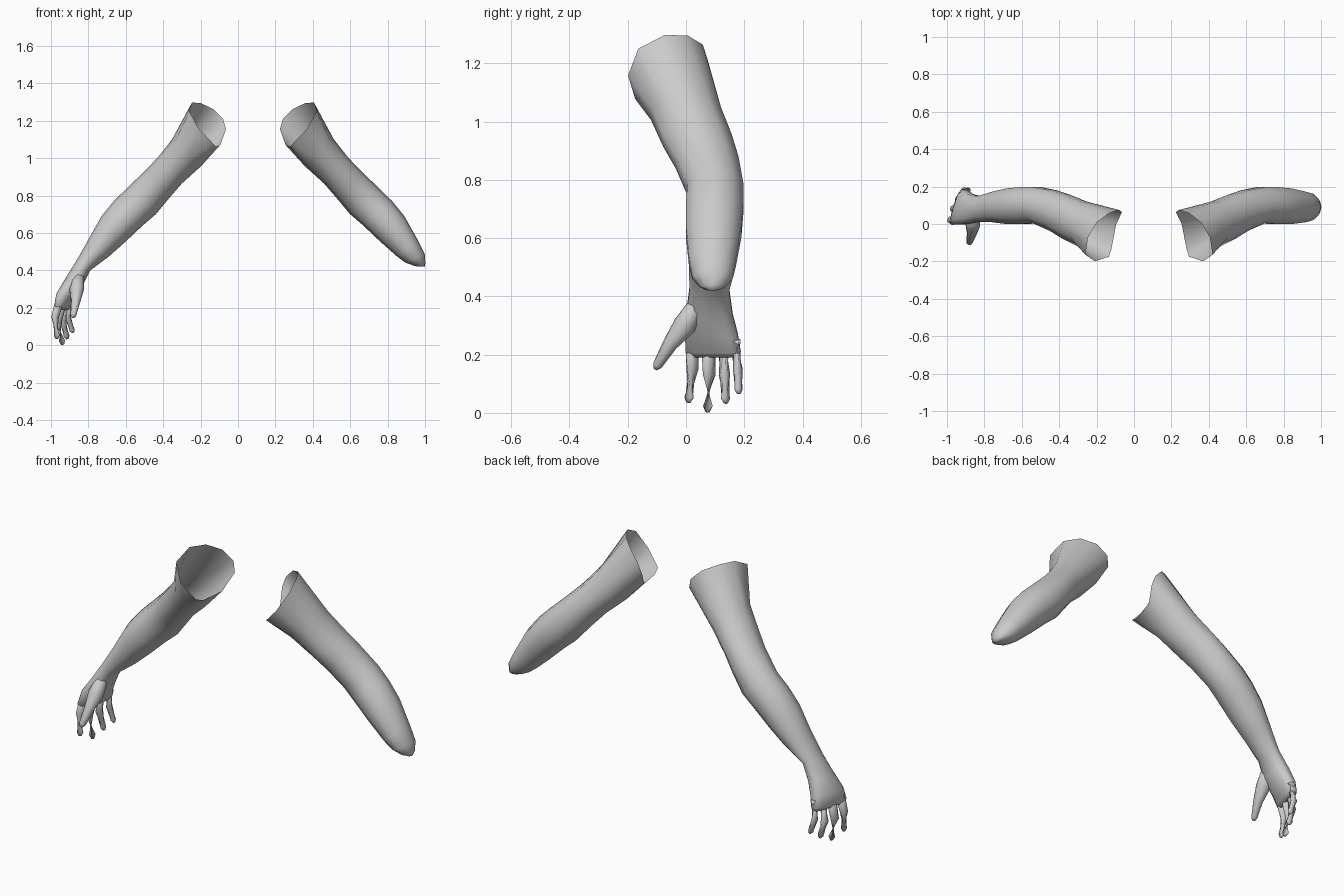
import bpy, bmesh, math
from mathutils import Vector

if "Cube" in bpy.data.objects:
    bpy.data.objects.remove(bpy.data.objects["Cube"])

SIDES = 10
skin = bpy.data.materials.new("plain_grey")
skin.diffuse_color = (0.6, 0.6, 0.6, 1)
skin.use_nodes = True
skin.node_tree.nodes["Principled BSDF"].inputs["Base Color"].default_value = skin.diffuse_color


def loft(name, rings, cap_start=False, cap_end=False, mirror_x=None):
    """Skin a list of rings into a smooth tube; optionally mirror it about x."""
    bm = bmesh.new()
    vs = []
    for ring in rings:
        vs.append([bm.verts.new(p if mirror_x is None else
                                (2 * mirror_x - p[0], p[1], p[2])) for p in ring])
    n = len(rings[0])
    for a, b in zip(vs, vs[1:]):
        for k in range(n):
            j = (k + 1) % n
            bm.faces.new((a[k], b[k], b[j], a[j]))
    if cap_start:
        bm.faces.new(vs[0])
    if cap_end:
        bm.faces.new(vs[-1][::-1])
    if mirror_x is not None:
        bmesh.ops.reverse_faces(bm, faces=bm.faces[:])
    if cap_start and cap_end:
        bmesh.ops.recalc_face_normals(bm, faces=bm.faces[:])
    for f in bm.faces:
        f.smooth = True
    me = bpy.data.meshes.new(name)
    bm.to_mesh(me)
    bm.free()
    me.materials.append(skin)
    ob = bpy.data.objects.new(name, me)
    bpy.context.collection.objects.link(ob)
    return ob


def section(upper, lower, y0, y1, skew=0.0, power=1.0):
    """Oval ring from its upper and lower (x, z) points and its y range."""
    cx, cz = (upper[0] + lower[0]) / 2, (upper[1] + lower[1]) / 2
    ux, uz = (upper[0] - lower[0]) / 2, (upper[1] - lower[1]) / 2
    cy, h = (y0 + y1) / 2, (y1 - y0) / 2
    pts = []
    for k in range(SIDES):
        t = 2 * math.pi * k / SIDES
        c, s = math.cos(t), -math.sin(t)
        c = math.copysign(abs(c) ** power, c)
        s = math.copysign(min(1, abs(s) / 0.951) ** power, s)
        pts.append((cx + c * ux + s * skew, cy + s * h, cz + c * uz))
    return pts


# Open shoulder edge
rim = [(-.246, -.072, 1.298), (-.26, -.164, 1.25), (-.21, -.199, 1.158),
       (-.134, -.175, 1.079), (-.12, -.13, 1.062), (-.095, .0, 1.07),
       (-.064, .064, 1.155), (-.08, .075, 1.21), (-.134, .058, 1.264),
       (-.20, .007, 1.295)]

# Upper arm, elbow and forearm
arm = [rim,
       section((-.353, 1.10), (-.20, .955), -.12, .12),
       section((-.428, 1.005), (-.30, .865), -.078, .157),
       section((-.50, .93), (-.365, .79), -.035, .18),
       section((-.60, .834), (-.44, .70), .005, .197),
       section((-.665, .77), (-.51, .64), .0, .197),
       section((-.73, .69), (-.60, .555), .0, .19),
       section((-.80, .565), (-.69, .475), .01, .172)]

# Wrist and palm
palm = [section((-.865, .45), (-.79, .40), .012, .148),
        section((-.925, .355), (-.83, .32), .0, .16, -.0, .85),
        section((-.965, .28), (-.875, .255), -.003, .178, .018, .8),
        section((-.968, .215), (-.905, .205), -.002, .188, .028, .75),
        section((-.955, .195), (-.922, .19), .01, .178, .026, .75)]
loft("arm_with_hand", arm + palm, cap_end=True)

# Rounded end of the other arm
stump = [section((-.838, .49), (-.735, .442), .022, .16),
         section((-.842, .44), (-.785, .424), .05, .132),
         section((-.838, .42), (-.81, .42), .075, .105)]
loft("arm_with_stump", arm + stump, cap_end=True, mirror_x=0.08)


def digit(name, path, radii):
    """Tapered finger with a rounded tip along a path."""
    path = [Vector(p) for p in path]
    # rounded tip: last point is the very end
    path.insert(-1, path[-1].lerp(path[-2], 0.16))
    radii = radii + [radii[-1] * 0.45]
    rings = []
    for i, p in enumerate(path):
        d = path[min(i + 1, len(path) - 1)] - path[max(i - 1, 0)]
        q = d.to_track_quat('Z', 'Y')
        rings.append([p + q @ Vector((math.cos(a), math.sin(a), 0)) * radii[i]
                      for a in (2 * math.pi * k / 8 for k in range(8))])
    loft(name, rings, True, True)


# Fingers and thumb
digit("index_finger", [(-.95, .022, .25), (-.978, .022, .15), (-.968, .008, .035)],
      [.024, .021, .016])
digit("middle_finger", [(-.935, .076, .25), (-.962, .08, .13), (-.937, .074, .003)],
      [.025, .022, .017])
digit("ring_finger", [(-.918, .126, .25), (-.938, .132, .13), (-.912, .137, .033)],
      [.024, .020, .016])
digit("little_finger", [(-.90, .166, .25), (-.91, .178, .15), (-.882, .181, .066)],
      [.022, .017, .014])
digit("thumb", [(-.85, .04, .38), (-.862, -.005, .30), (-.868, -.055, .235),
                (-.882, -.106, .15)],
      [.028, .040, .026, .017])
